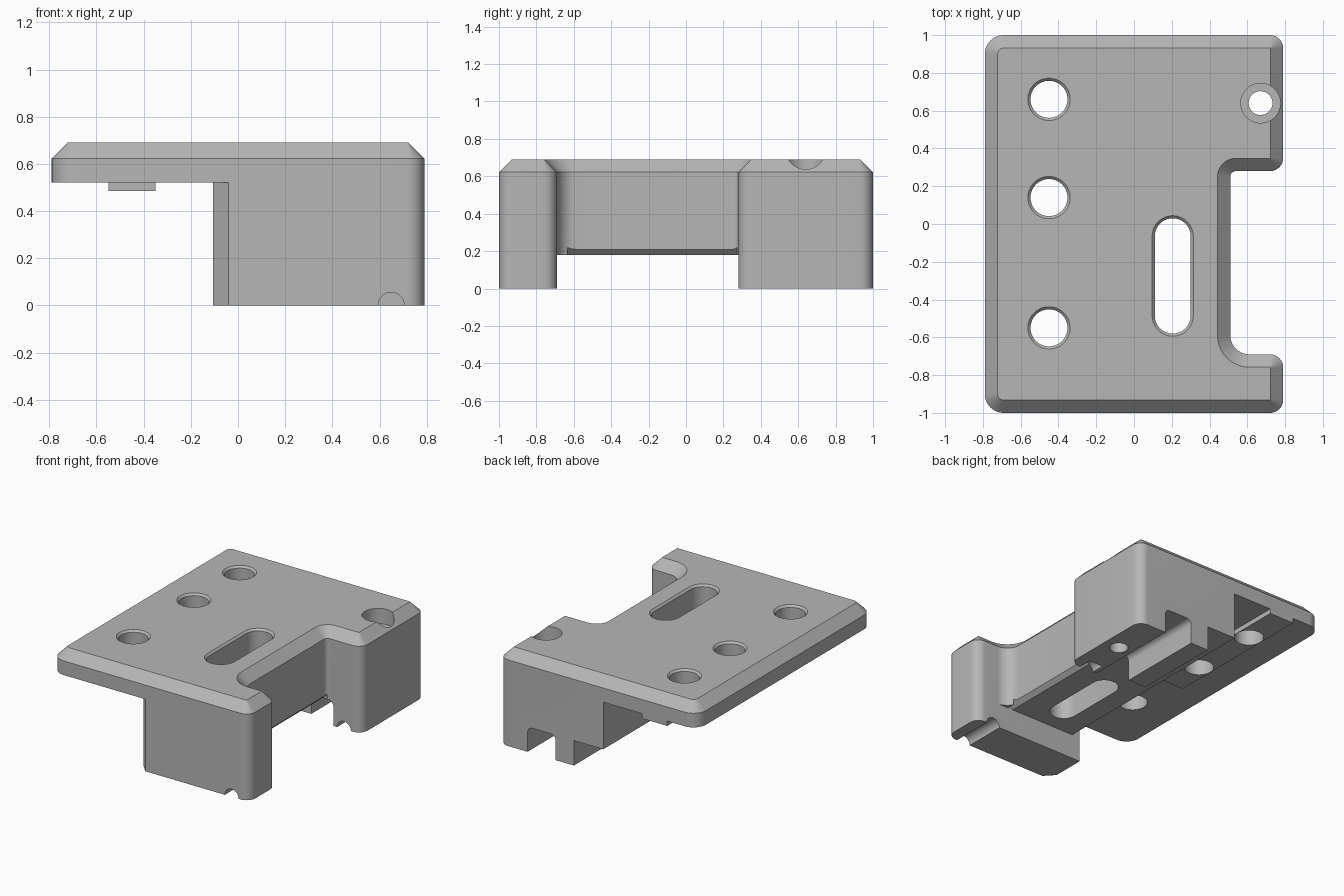
import bpy, bmesh, math
from mathutils import Vector

if "Cube" in bpy.data.objects:
    bpy.data.objects.remove(bpy.data.objects["Cube"])

grey = bpy.data.materials.new("plain grey")
grey.use_nodes = True
GREY = (0.47, 0.47, 0.47, 1)
grey.diffuse_color = GREY
grey.node_tree.nodes["Principled BSDF"].inputs["Base Color"].default_value = GREY

TOP, EDGE, UNDER, FLOOR = 0.69, 0.068, 0.52, 0.18


def rounded(corners, d=0.0, steps=10):
    """Counter-clockwise outline with rounded corners, moved inward by d."""
    pts = []
    for i, (x, y, r) in enumerate(corners):
        c = Vector((x, y))
        a = (Vector(corners[i - 1][:2]) - c).normalized()
        b = (Vector(corners[(i + 1) % len(corners)][:2]) - c).normalized()
        s = 1 if b.cross(a) > 0 else -1
        c += s * d * (a + b)
        r -= s * d
        for k in range(steps + 1):
            t = math.pi / 2 * k / steps
            pts.append(c + r * (a + b) - r * (b * math.cos(t) + a * math.sin(t)))
    return pts


def loft(name, rings):
    """Closed solid through rings of equally many points."""
    bm = bmesh.new()
    loops = [[bm.verts.new(p) for p in ring] for ring in rings]
    n = len(loops[0])
    for lo, hi in zip(loops, loops[1:]):
        for i in range(n):
            j = (i + 1) % n
            bm.faces.new((lo[i], lo[j], hi[j], hi[i]))
    bm.faces.new(loops[0][::-1])
    bm.faces.new(loops[-1])
    bmesh.ops.recalc_face_normals(bm, faces=bm.faces)
    mesh = bpy.data.meshes.new(name)
    bm.to_mesh(mesh)
    bm.free()
    obj = bpy.data.objects.new(name, mesh)
    bpy.context.collection.objects.link(obj)
    mesh.materials.append(grey)
    return obj


def prism(name, pts, z0, z1):
    return loft(name, [[(p[0], p[1], z) for p in pts] for z in (z0, z1)])


def prism_y(name, pts, y0, y1):
    return loft(name, [[(p[0], y, p[1]) for p in pts] for y in (y0, y1)])


def rect(x0, y0, x1, y1):
    return [(x0, y0), (x1, y0), (x1, y1), (x0, y1)]


def stadium(x, y, r, half=0.0, n=48):
    """Circle, or a slot stretched along y by half each way."""
    pts = []
    for k in range(n):
        t = 2 * math.pi * (k + 0.5) / n
        pts.append((x + r * math.cos(t),
                    y + r * math.sin(t) + math.copysign(half, math.sin(t))))
    return pts


def cut(target, cutter):
    m = target.modifiers.new("cut", "BOOLEAN")
    m.operation, m.solver, m.object = "DIFFERENCE", "EXACT", cutter
    bpy.context.view_layer.objects.active = target
    bpy.ops.object.modifier_apply(modifier=m.name)
    bpy.data.objects.remove(cutter)


def hole_cut(target, x, y, r, half=0.0):
    """Through hole with a small countersink at the top."""
    lip = 0.014
    levels = [(r, -0.1), (r, TOP - lip), (r + lip, TOP), (r + lip, TOP + 0.05)]
    cut(target, loft("hole_cutter",
                     [[(px, py, z) for px, py in stadium(x, y, q, half)]
                      for q, z in levels]))


# Body: notched outline with a chamfered top rim
outline = [(-0.79, -1, 0.1), (0.79, -1, 0.07), (0.79, -0.69, 0.07),
           (0.51, -0.69, 0.1), (0.51, 0.28, 0.03), (0.79, 0.28, 0.07),
           (0.79, 1, 0.07), (-0.79, 1, 0.1)]
levels = [(0, 0), (0, TOP - EDGE), (EDGE, TOP)]
body = loft("bracket_body", [[(p.x, p.y, z) for p in rounded(outline, d)]
                             for d, z in levels])

# Open space under the overhanging plate
side = [(-2, -2), (-0.04, -2), (-0.04, -1), (-0.105, -0.93), (-0.105, -0.69),
        (-0.04, -0.69), (-0.04, 2), (-2, 2)]
cut(body, prism("overhang_cutter", side, -0.5, UNDER))

# Channel between the feet, and the recess beside the rear rib
cut(body, prism("channel_cutter", rect(-2, -0.69, 2, 0.28), -0.5, FLOOR))
cut(body, prism("rear_recess_cutter", rect(-2, 0.2, 0.195, 2), -0.5, FLOOR))
cut(body, prism("rib_end_cutter", rect(0.1, 0.2, 0.45, 0.35), -0.5, FLOOR))

# Rounded slot through the rear foot
slot = rounded([(0.34, -0.3, 0.01), (0.565, -0.3, 0.01),
                (0.565, FLOOR, 0.04), (0.34, FLOOR, 0.04)])
cut(body, prism_y("rear_slot_cutter", slot, 0.2, 1.5))

# Chamfer along the lower edge of the notch wall
cut(body, prism_y("lower_chamfer_cutter",
                  [(0.47, 0.17), (0.52, 0.17), (0.52, 0.22)], -0.69, 0.28))

# Half-round grooves under the feet
for y0, y1 in ((-1.2, -0.6), (0.2, 0.38)):
    cut(body, prism_y("groove_cutter", stadium(0.65, 0, 0.055), y0, y1))

# Bar under the plate, flush with the back
bar = prism("under_bar", rect(-0.55, -0.15, -0.35, 1), 0.485, UNDER)

# Row of round holes, passing through the plate and bar
for y in (0.66, 0.14, -0.55):
    hole_cut(body, -0.45, y, 0.098)
    cut(bar, prism("bar_hole_cutter", stadium(-0.45, y, 0.098), 0, 1))

# Long slot, and the counterbored hole in the rear foot
hole_cut(body, 0.205, -0.275, 0.095, 0.21)
cut(body, prism("bolt_hole_cutter", stadium(0.67, 0.64, 0.063), -0.2, 1))
cut(body, prism("counterbore_cutter", stadium(0.67, 0.64, 0.105), 0.58, 1))

for obj in (body, bar):
    bpy.ops.object.select_all(action="DESELECT")
    obj.select_set(True)
    bpy.context.view_layer.objects.active = obj
    bpy.ops.object.shade_smooth_by_angle(angle=math.radians(30))
